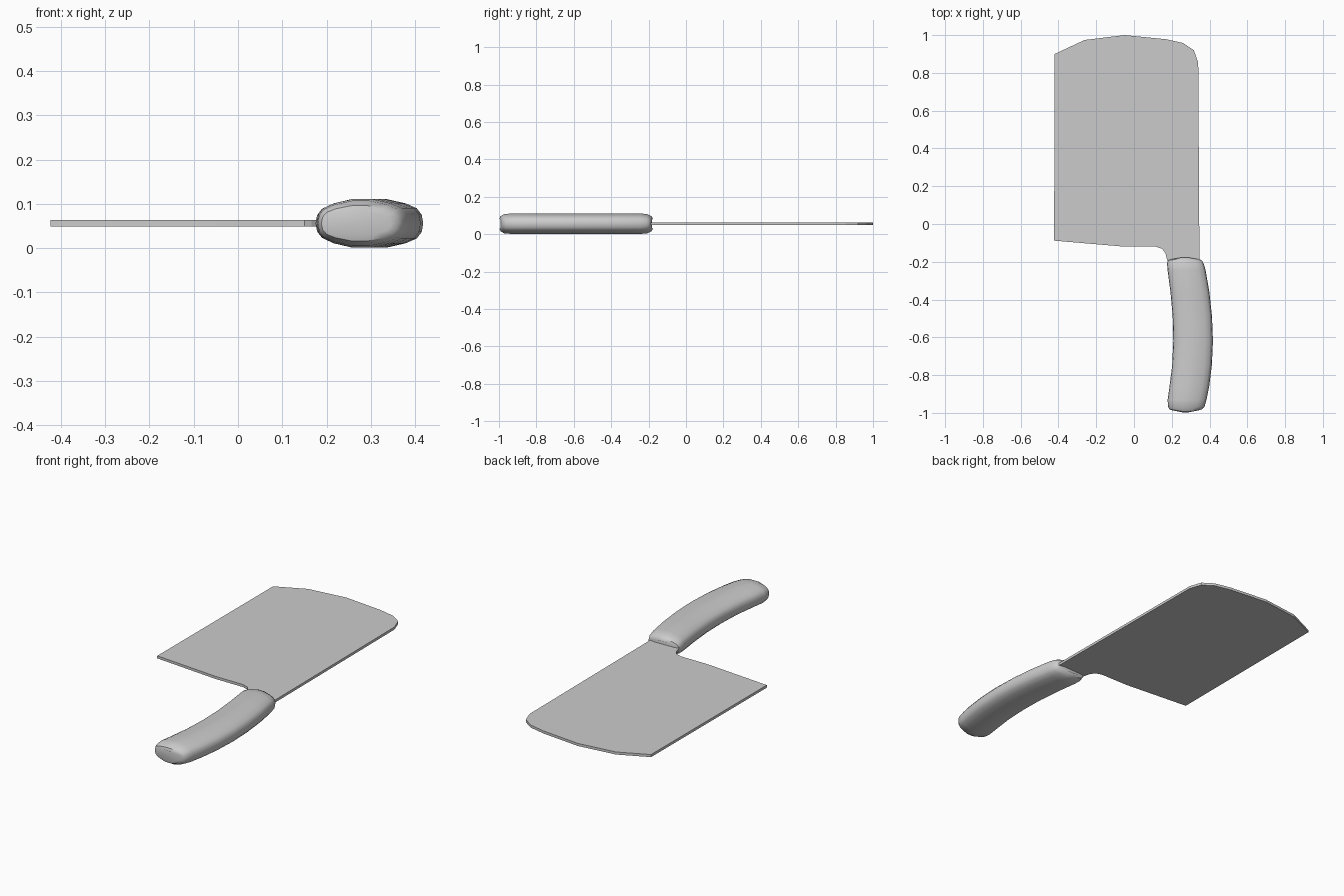
import bpy, bmesh

if "Cube" in bpy.data.objects:
    bpy.data.objects.remove(bpy.data.objects["Cube"])

ZC = 0.056  # mid-height shared by blade and handle


def add_object(name, bm):
    bmesh.ops.recalc_face_normals(bm, faces=bm.faces)
    mesh = bpy.data.meshes.new(name)
    bm.to_mesh(mesh)
    bm.free()
    obj = bpy.data.objects.new(name, mesh)
    bpy.context.collection.objects.link(obj)
    return obj


# Blade: flat extruded outline with a short tang running into the handle
outline = [(-0.42, 0.90), (-0.262, 0.974), (-0.05, 1.0), (0.17, 0.978), (0.26, 0.958),
           (0.317, 0.92), (0.34, 0.855), (0.347, -0.26), (0.195, -0.26), (0.177, -0.195),
           (0.166, -0.155), (0.15, -0.132), (0.115, -0.12), (-0.05, -0.12), (-0.423, -0.088)]
bm = bmesh.new()
face = bm.faces.new([bm.verts.new((x, y, ZC - 0.007)) for x, y in outline])
ext = bmesh.ops.extrude_face_region(bm, geom=[face])
bmesh.ops.translate(bm, vec=(0, 0, 0.014),
                    verts=[v for v in ext["geom"] if isinstance(v, bmesh.types.BMVert)])
add_object("blade", bm)

# Handle: curved loft of sections (y, left x, right x, half height, end bulge)
sections = [(-0.188, 0.190, 0.348, 0.026, 0.014),
            (-0.193, 0.179, 0.360, 0.040, 0.012),
            (-0.212, 0.175, 0.370, 0.051, 0.008),
            (-0.245, 0.178, 0.379, 0.055, 0),
            (-0.36, 0.193, 0.399, 0.055, 0),
            (-0.49, 0.205, 0.413, 0.055, 0),
            (-0.62, 0.208, 0.418, 0.055, 0),
            (-0.75, 0.202, 0.412, 0.055, 0),
            (-0.86, 0.188, 0.398, 0.055, 0),
            (-0.93, 0.178, 0.384, 0.055, 0),
            (-0.965, 0.180, 0.374, 0.051, -0.010),
            (-0.981, 0.188, 0.361, 0.040, -0.014),
            (-0.986, 0.200, 0.345, 0.026, -0.014)]
# Quarter of the cross-section, mirrored to a full ring
quarter = [(1.0, 0.0), (0.965, 0.36), (0.86, 0.62), (0.62, 0.82), (0.2, 1.0)]
half = quarter + [(-u, w) for u, w in reversed(quarter)]
ring_shape = half + [(u, -w) for u, w in reversed(half[1:-1])]

bm = bmesh.new()
rings = []
for y, xl, xr, h, bulge in sections:
    c, r = (xl + xr) / 2, (xr - xl) / 2
    rings.append([bm.verts.new((c + u * r, y + bulge * (1 - abs(u)), ZC + w * h))
                  for u, w in ring_shape])
n = len(ring_shape)
for a, b in zip(rings, rings[1:]):
    for i in range(n):
        j = (i + 1) % n
        bm.faces.new((a[i], a[j], b[j], b[i]))
bm.faces.new(rings[0])
bm.faces.new(rings[-1])
handle = add_object("handle", bm)

bpy.context.view_layer.objects.active = handle
handle.select_set(True)
bpy.ops.object.shade_smooth_by_angle(angle=0.7)
